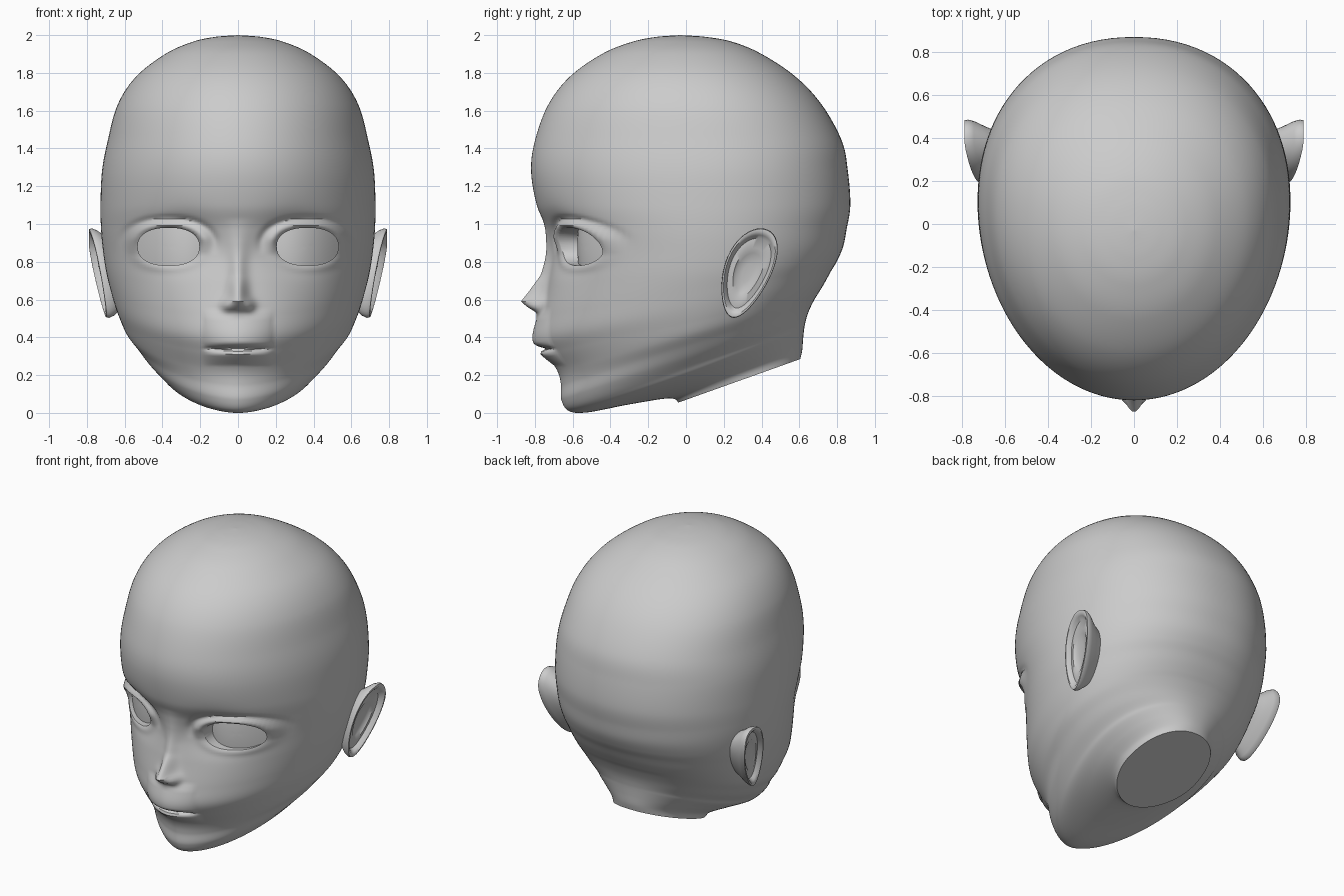
import bpy, bmesh, math
from math import sin, cos, pi, exp

if "Cube" in bpy.data.objects:
    bpy.data.objects.remove(bpy.data.objects["Cube"])

SEG, SUB = 160, 11

# Head rings from neck to crown: front y, front z, back y, back z, half width
RINGS = [
    (-.04, .055, .605, .285, .27), (-.09, .077, .615, .33, .29), (-.3, .045, .62, .39, .36),
    (-.52, .003, .625, .44, .42), (-.62, .01, .63, .47, .45), (-.66, .07, .64, .51, .505),
    (-.662, .15, .655, .55, .55), (-.68, .22, .68, .6, .595), (-.735, .31, .705, .64, .625),
    (-.775, .4, .735, .69, .65), (-.763, .52, .765, .745, .673), (-.734, .68, .8, .805, .698),
    (-.712, .84, .832, .88, .715), (-.735, .97, .85, .97, .725), (-.79, 1.1, .87, 1.1, .728),
    (-.82, 1.28, .857, 1.28, .72), (-.8, 1.44, .825, 1.44, .69), (-.73, 1.63, .72, 1.63, .638),
    (-.615, 1.78, .58, 1.78, .54), (-.445, 1.9, .4, 1.9, .385), (-.29, 1.963, .25, 1.963, .245),
    (-.16, 1.99, .11, 1.99, .125), (-.03, 2, -.03, 2, 0)]

# Profile offsets added to the face: (z, offset)
NOSE = [(.5, 0), (.53, .02), (.555, .075), (.59, .123), (.64, .093), (.73, .043),
        (.9, .023), (1.03, 0)]
LIPS = [(.25, 0), (.285, .022), (.31, .036), (.328, .02), (.339, -.015), (.354, .03),
        (.37, .042), (.5, .024), (.55, 0)]
EYE_X, EYE_Z, EYE_RX, EYE_RZ, EYE_N = .368, .88, .163, .1, 2.3


def lerp(table, z):
    if z <= table[0][0] or z >= table[-1][0]:
        return 0
    for (a, u), (b, v) in zip(table, table[1:]):
        if z <= b:
            return u + (v - u) * (z - a) / (b - a)


def gauss(v, s):
    return exp(-(v / s) ** 2)


def signed_pow(v, e):
    return math.copysign(abs(v) ** e, v)


def spline(a, b, c, d, t):
    return [.5 * (2 * q + (r - p) * t + (2 * p - 5 * q + 4 * r - s) * t * t
                  + (3 * q - p - 3 * r + s) * t ** 3) for p, q, r, s in zip(a, b, c, d)]


def face_offset(x, z):
    """How far the face stands forward of the plain skull."""
    x = abs(x)
    # nose, nostril wings and lips
    width = .045 + .025 * max(0, min(1, (z - .8) / .2)) + .012 * gauss(z - .57, .05)
    out = lerp(NOSE, z) * gauss(x, width)
    out += .035 * gauss(x - .058, .03) * gauss(z - .565, .03)
    out += lerp(LIPS, z) * max(0, 1 - (x / .185) ** 2) ** .7
    # eye socket, lid rim and lid crease
    out -= .055 * gauss(x - .3, .14) * gauss(z - .9, .13)
    dx, dz = (x - EYE_X) / EYE_RX, (z - EYE_Z) / EYE_RZ
    d = (abs(dx) ** EYE_N + abs(dz) ** EYE_N) ** (1 / EYE_N) - 1
    upper = max(0, min(1, .5 + 1.2 * dz))
    out += (.012 + .026 * upper) * gauss(d - .12, .22)
    out -= .012 * upper * gauss(d - .52, .13)
    return out


def finish(bm, name):
    bmesh.ops.recalc_face_normals(bm, faces=bm.faces)
    me = bpy.data.meshes.new(name)
    bm.to_mesh(me)
    bm.free()
    ob = bpy.data.objects.new(name, me)
    bpy.context.collection.objects.link(ob)
    return ob


def bridge(bm, a, b):
    n = len(a)
    for i in range(n):
        bm.faces.new((a[i], a[(i + 1) % n], b[(i + 1) % n], b[i]))


def fan(bm, ring, co):
    tip = bm.verts.new(co)
    for i in range(len(ring)):
        bm.faces.new((ring[i], ring[(i + 1) % len(ring)], tip))


def smooth(ob, angle):
    bpy.ops.object.select_all(action='DESELECT')
    ob.select_set(True)
    bpy.context.view_layer.objects.active = ob
    bpy.ops.object.shade_smooth_by_angle(angle=math.radians(angle))


def head_ring(bm, row):
    fy, fz, by, bz, w = row
    p = 2 - .25 * gauss(bz - .55, .3)     # chin and jaw are more pointed
    c = .1 + .17 * max(0, (.62 - bz) / .335) ** 1.7 - .13 * max(0, (bz - 1.28) / .72) ** 1.5
    verts = []
    for i in range(SEG):
        phi = 2 * pi * i / SEG
        th = phi - .6 * sin(phi)          # denser toward the face
        s, k = sin(th), cos(th)
        e = 2 / (p if k > 0 else 2.15)
        x = signed_pow(s, e) * w
        y = c - (c - fy) * k ** e if k > 0 else c + (by - c) * abs(k) ** e
        z = fz + (bz - fz) * (y - fy) / (by - fy)
        if y < -.25 and .2 < z < 1.25:
            y -= face_offset(x, z) * min(1, (-.25 - y) / .1)
        verts.append(bm.verts.new((x, y, z)))
    return verts


# Head with flat neck cut
bm = bmesh.new()
ext = [RINGS[0]] + RINGS + [RINGS[-1]]
rings = []
for k in range(len(RINGS) - 1):
    for j in range(SUB):
        rings.append(head_ring(bm, spline(*ext[k:k + 4], j / SUB)))
for a, b in zip(rings, rings[1:]):
    bridge(bm, a, b)
bm.faces.new(rings[0])
fan(bm, rings[-1], (0, -.03, 2))
head = finish(bm, "head")


def eye_depth(x, z):
    return -.575 + 2.3 * (x - .25) ** 2 + .5 * (z - EYE_Z) ** 2


def eye_ring(bm, side, scale, front=False):
    verts = []
    for i in range(56):
        a = 2 * pi * i / 56
        x = EYE_X + scale * EYE_RX * signed_pow(cos(a), 2 / EYE_N)
        z = EYE_Z + scale * EYE_RZ * signed_pow(sin(a), 2 / EYE_N)
        verts.append(bm.verts.new((side * x, -1 if front else eye_depth(x, z), z)))
    return verts


# Eye openings: a cutter whose back is the rounded eye surface
bm = bmesh.new()
for side in (-1, 1):
    loops = [eye_ring(bm, side, 1, True)] + [eye_ring(bm, side, s / 8) for s in range(8, 0, -1)]
    bm.faces.new(loops[0])
    for a, b in zip(loops, loops[1:]):
        bridge(bm, a, b)
    fan(bm, loops[-1], (side * EYE_X, eye_depth(EYE_X, EYE_Z), EYE_Z))
cutter = finish(bm, "eye_cutter")
cutter.hide_render = True
mod = head.modifiers.new("eyes", 'BOOLEAN')
mod.operation, mod.solver, mod.object = 'DIFFERENCE', 'EXACT', cutter
bpy.context.view_layer.objects.active = head
bpy.ops.object.modifier_apply(modifier="eyes")
bpy.data.objects.remove(cutter)
smooth(head, 45)

# Ears: (outline scale, x offset) from the root over the rim into the bowl
EAR = [(.6, -.16), (.78, -.09), (.95, -.04), (1, -.012), (.985, .003), (.92, .004),
       (.85, -.008), (.78, -.028), (.56, -.022), (.45, -.035), (.2, -.04)]
for side, name in ((-1, "ear_left"), (1, "ear_right")):
    bm = bmesh.new()
    loops = []
    for scale, dx in EAR:
        loop = []
        for i in range(48):
            a = 2 * pi * i / 48
            v = .237 * sin(a) * scale
            u = .13 * cos(a) * scale * (1 + .22 * sin(a))
            y, z = .325 + u + .3 * v, .74 + v
            x = min(.785, .742 + .14 * (y - .325) + .16 * (z - .74)) + dx
            loop.append(bm.verts.new((side * x, y, z)))
        loops.append(loop)
    for a, b in zip(loops, loops[1:]):
        bridge(bm, a, b)
    bm.faces.new(loops[0])
    bm.faces.new(loops[-1])
    smooth(finish(bm, name), 50)
